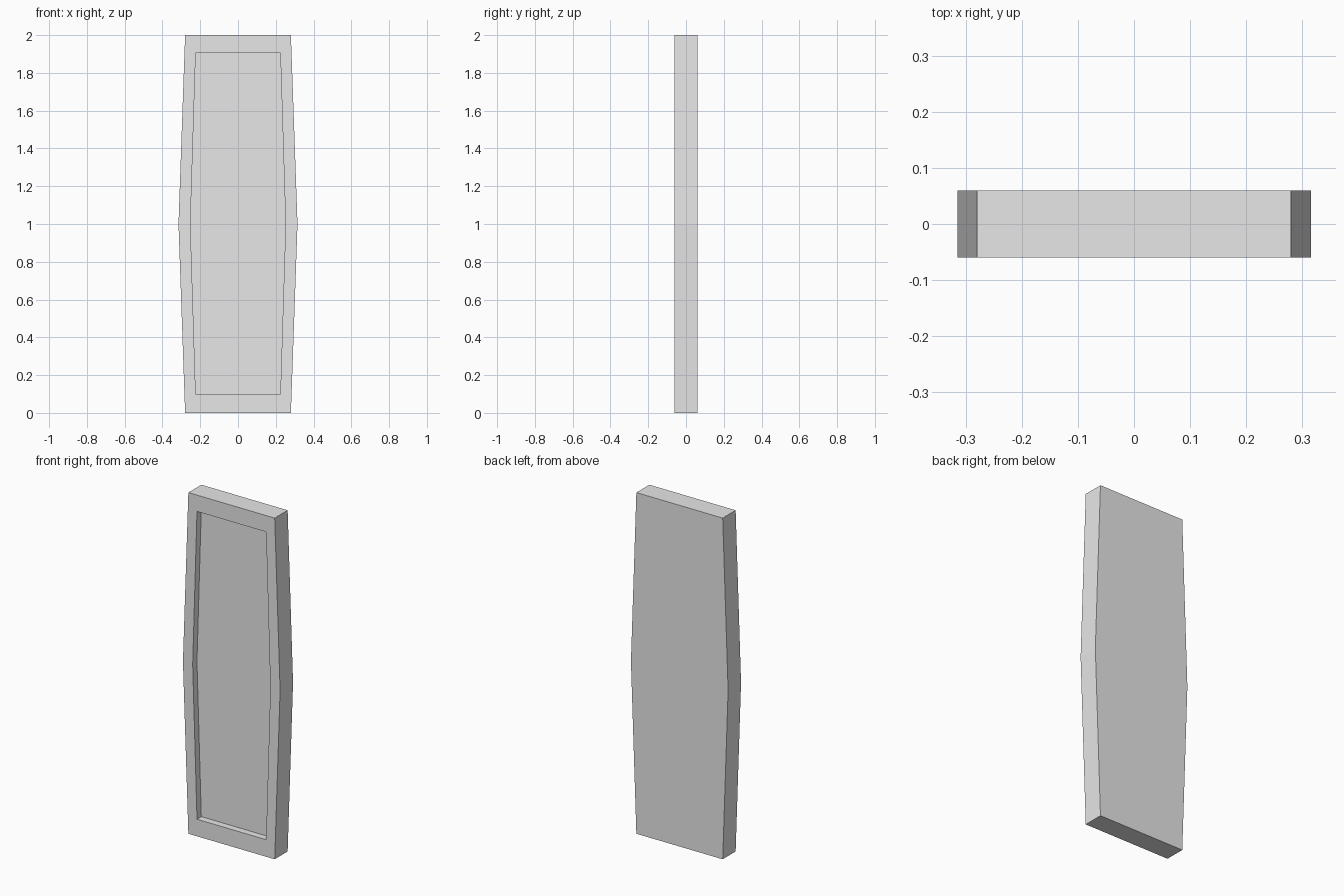
import bpy
import bmesh

cube = bpy.data.objects.get("Cube")
if cube:
    bpy.data.objects.remove(cube, do_unlink=True)

FRONT, BACK, RECESS = -0.06, 0.06, -0.02

grey = bpy.data.materials.new("light_grey")
grey.use_nodes = True
color = (0.8, 0.8, 0.8, 1)
grey.diffuse_color = color
grey.node_tree.nodes["Principled BSDF"].inputs["Base Color"].default_value = color


def outline(bm, end, middle, low, high, y):
    """Six-sided outline, widest at mid height."""
    points = [(-end, low), (end, low), (middle, 1), (end, high), (-end, high), (-middle, 1)]
    return [bm.verts.new((x, y, z)) for x, z in points]


def bridge(bm, first, second):
    for i in range(len(first)):
        j = (i + 1) % len(first)
        bm.faces.new((first[i], first[j], second[j], second[i]))


# Tapered panel with a raised border around a recessed front
bm = bmesh.new()
back = outline(bm, 0.28, 0.315, 0, 2, BACK)
rim_outer = outline(bm, 0.28, 0.315, 0, 2, FRONT)
rim_inner = outline(bm, 0.224, 0.252, 0.1, 1.904, FRONT)
floor = outline(bm, 0.224, 0.252, 0.1, 1.904, RECESS)
loops = [back, rim_outer, rim_inner, floor]
for first, second in zip(loops, loops[1:]):
    bridge(bm, first, second)
bm.faces.new(back)
bm.faces.new(floor)
bmesh.ops.recalc_face_normals(bm, faces=bm.faces)

mesh = bpy.data.meshes.new("recessed_panel")
bm.to_mesh(mesh)
bm.free()
mesh.materials.append(grey)
panel = bpy.data.objects.new("recessed_panel", mesh)
bpy.context.collection.objects.link(panel)
